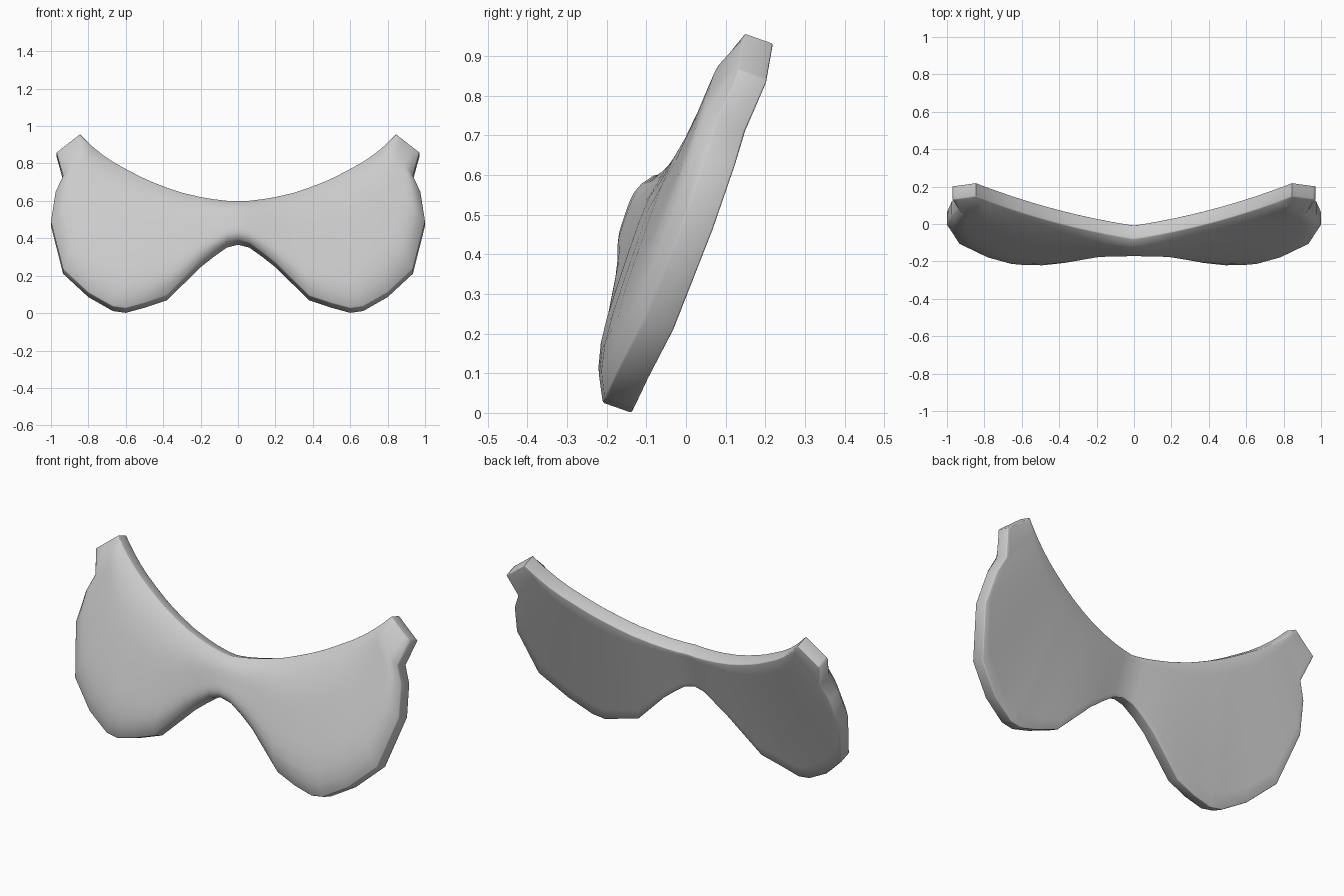
import bpy, bmesh, math
from mathutils import Vector

if "Cube" in bpy.data.objects:
    bpy.data.objects.remove(bpy.data.objects["Cube"])

# Half outline: lower/outer edge (x, y, z) paired with the x, z of the upper edge
PAIRS = [
    ((0, -.15, .39), (0, .60)),
    ((.06, -.15, .375), (.06, .602)),
    ((.13, -.152, .325), (.13, .61)),
    ((.20, -.16, .27), (.20, .622)),
    ((.38, -.195, .093), (.30, .645)),
    ((.50, -.21, .053), (.38, .672)),
    ((.60, -.21, .026), (.46, .703)),
    ((.67, -.205, .036), (.52, .73)),
    ((.80, -.17, .11), (.60, .772)),
    ((.935, -.105, .235), (.66, .805)),
    ((1.0, -.005, .49), (.72, .845)),
    ((.975, .05, .65), (.77, .885)),
    ((.935, .075, .735), (.80, .912)),
    ((.97, .13, .86), (.845, .957)),
]
ROWS = 10
OFFSET = Vector((0, .073, -.026))     # front skin to back skin


def column(low, top, side, back):
    """Strip from lower to upper edge: domed on the front, straight on the back."""
    a = Vector(low)
    b = Vector((top[0], -.08 + .15 * top[0] + .14 * top[0] ** 2, top[1]))
    length = (b - a).length
    bulge = 0 if back else min(.04 + .02 * length, .18 * (length - .16) + .03)
    if low[0] == .97:
        bulge = 0
    pts = []
    for j in range(ROWS + 1):
        t = j / ROWS
        p = a.lerp(b, t)
        p.y -= bulge * (1 - (2 * t - 1) ** 4)
        if back:
            p += OFFSET
        p.x *= side
        pts.append(p)
    return pts


def skin(bm, back):
    """One face of the panel as a grid of vertices."""
    cols = [column(l, t, -1, back) for l, t in reversed(PAIRS[1:])]
    cols += [column(l, t, 1, back) for l, t in PAIRS]
    grid = [[bm.verts.new(p) for p in c] for c in cols]
    for c, d in zip(grid, grid[1:]):
        for j in range(ROWS):
            bm.faces.new((c[j], d[j], d[j + 1], c[j + 1]))
    return grid


bm = bmesh.new()
front, back = skin(bm, False), skin(bm, True)
n = len(front)

# Rim joining the skins
loop = [(i, 0) for i in range(n)] + [(n - 1, j) for j in range(1, ROWS + 1)]
loop += [(i, ROWS) for i in range(n - 2, -1, -1)]
loop += [(0, j) for j in range(ROWS - 1, 0, -1)]
rim_edges = []
for (i, j), (k, l) in zip(loop, loop[1:] + loop[:1]):
    bm.faces.new((front[i][j], front[k][l], back[k][l], back[i][j]))
    rim_edges.append(bm.edges.get((front[i][j], front[k][l])))
    rim_edges.append(bm.edges.get((back[i][j], back[k][l])))
bmesh.ops.recalc_face_normals(bm, faces=bm.faces)

# Rounded rim
bmesh.ops.bevel(bm, geom=rim_edges, offset=.015, segments=2, profile=.5,
                affect='EDGES', clamp_overlap=True)
bmesh.ops.recalc_face_normals(bm, faces=bm.faces)

mesh = bpy.data.meshes.new("curved_mask_panel")
bm.to_mesh(mesh)
bm.free()
panel = bpy.data.objects.new("curved_mask_panel", mesh)
bpy.context.collection.objects.link(panel)
bpy.context.view_layer.objects.active = panel
panel.select_set(True)
bpy.ops.object.shade_smooth_by_angle(angle=math.radians(75))
